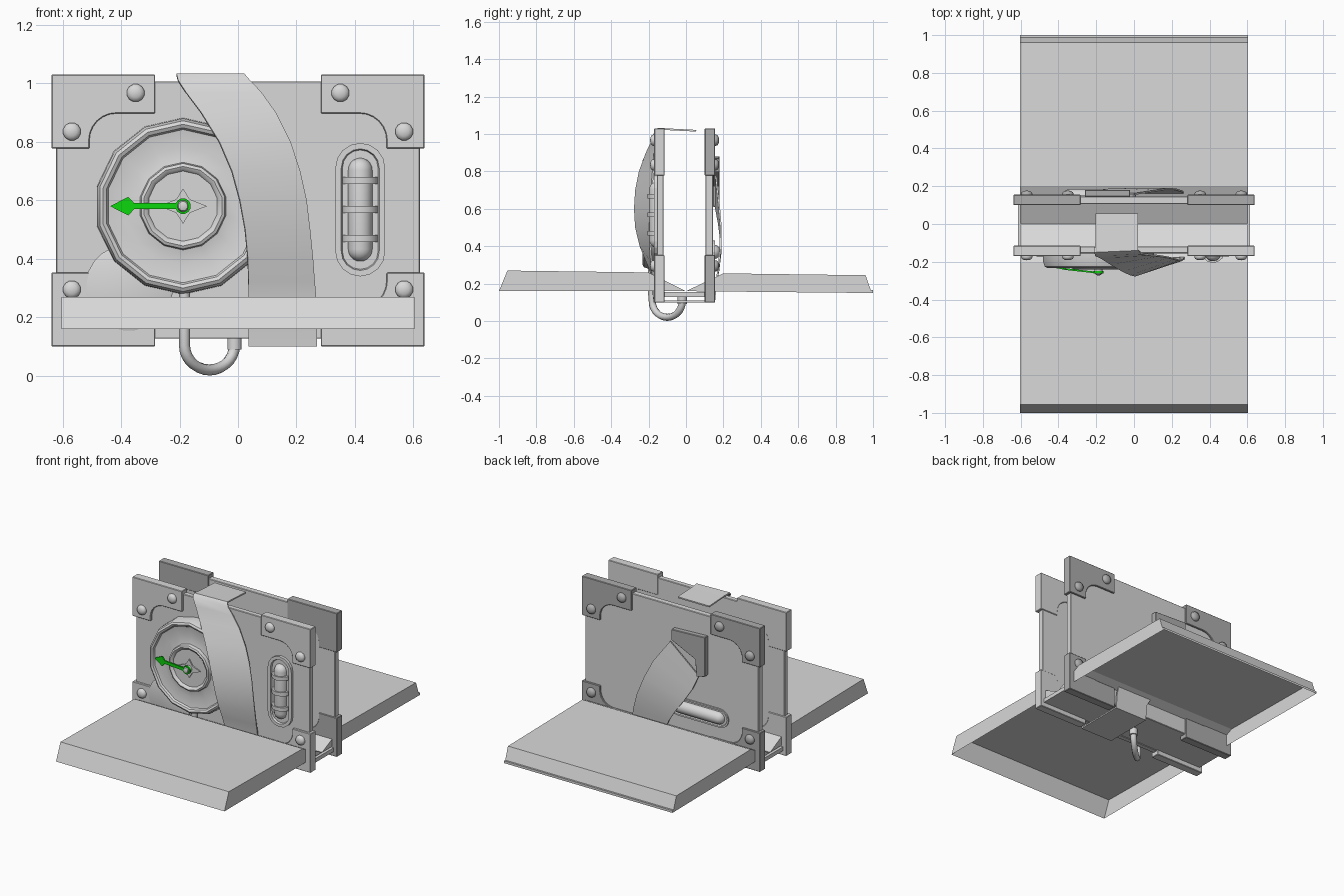
import bpy, bmesh, math
from mathutils import Vector

if "Cube" in bpy.data.objects:
    bpy.data.objects.remove(bpy.data.objects["Cube"])


def material(name, rgb):
    m = bpy.data.materials.new(name)
    m.diffuse_color = (*rgb, 1)
    m.use_nodes = True
    m.node_tree.nodes["Principled BSDF"].inputs["Base Color"].default_value = m.diffuse_color
    return m


GREY = material("plain_grey", (0.69, 0.69, 0.69))
DARK = material("darker_grey", (0.42, 0.42, 0.42))
GREEN = material("pointer_green", (0.004, 0.66, 0.004))


def finish(name, bm, mat=GREY, bevel=0, smooth=None):
    bmesh.ops.recalc_face_normals(bm, faces=bm.faces)
    me = bpy.data.meshes.new(name)
    bm.to_mesh(me)
    bm.free()
    ob = bpy.data.objects.new(name, me)
    bpy.context.collection.objects.link(ob)
    me.materials.append(mat)
    if bevel:
        b = ob.modifiers.new("bevel", 'BEVEL')
        b.width, b.segments, b.limit_method = bevel, 1, 'ANGLE'
    if smooth:
        bpy.ops.object.select_all(action='DESELECT')
        ob.select_set(True)
        bpy.context.view_layer.objects.active = ob
        bpy.ops.object.shade_smooth_by_angle(angle=math.radians(smooth))
    return ob


def prism(name, pts, y0, y1, mat=GREY, bevel=0, recess=None):
    """Outline in x,z pushed from y0 to y1; optional (rim, depth) recess on the y1 face."""
    bm = bmesh.new()
    a = [bm.verts.new((x, y0, z)) for x, z in pts]
    b = [bm.verts.new((x, y1, z)) for x, z in pts]
    bm.faces.new(a)
    cap = bm.faces.new(b)
    for i in range(len(pts)):
        j = (i + 1) % len(pts)
        bm.faces.new((a[i], a[j], b[j], b[i]))
    bmesh.ops.recalc_face_normals(bm, faces=bm.faces)
    if recess:
        rim, depth = recess
        bmesh.ops.inset_region(bm, faces=[cap], thickness=rim)
        bmesh.ops.inset_region(bm, faces=[cap], thickness=0.004)
        for v in cap.verts:
            v.co.y -= math.copysign(depth, y1 - y0)
    return finish(name, bm, mat, bevel)


def rect(x0, x1, z0, z1):
    return [(x0, z0), (x1, z0), (x1, z1), (x0, z1)]


def lathe(name, prof, n, loc, axis, mat=GREY, closed=False, max_y=9):
    """Spin (radius, height) points round an axis through loc; flatten past max_y."""
    bm = bmesh.new()
    q = Vector(axis).to_track_quat('Z', 'Y')
    rows = []
    for r, h in prof:
        ring = [q @ Vector((r * math.cos(t), r * math.sin(t), h)) + Vector(loc)
                for t in (2 * math.pi * (k + 0.5) / n for k in range(n))]
        rows.append([bm.verts.new((p.x, min(p.y, max_y), p.z)) for p in ring])
    pairs = list(zip(rows, rows[1:])) + ([(rows[-1], rows[0])] if closed else [])
    for a, b in pairs:
        for k in range(n):
            j = (k + 1) % n
            bm.faces.new((a[k], a[j], b[j], b[k]))
    bmesh.ops.remove_doubles(bm, verts=bm.verts, dist=1e-5)
    return finish(name, bm, mat, smooth=35)


def stadium(cx, cz, r, half, vertical, n=8):
    pts = []
    for s in (1, -1):
        for k in range(n + 1):
            t = math.pi * k / n
            u, v = s * r * math.cos(t), s * (half + r * math.sin(t))
            pts.append((cx + u, cz + v) if vertical else (cx + v, cz + u))
    return pts


def capsule(name, r, half, loc, axis, max_y=9):
    arc = [(r * math.cos(t), half + r * math.sin(t)) for t in (math.pi / 2 * k / 5 for k in range(6))]
    return lathe(name, [(p, -h) for p, h in reversed(arc)] + arc, 16, loc, axis, max_y=max_y)


# Covers and spine
prism("front_cover", rect(-0.622, 0.622, 0.127, 1.007), -0.12, -0.155, bevel=0.003)
prism("back_cover", rect(-0.622, 0.622, 0.127, 1.007), 0.105, 0.145, bevel=0.003)
prism("spine", rect(-0.615, 0.615, 0.13, 0.155), -0.12, 0.105)


# Page blocks: hollow shells open underneath
def pages(name, prof):
    bm = bmesh.new()
    a, b = ([bm.verts.new((x, y, z)) for y, z in prof] for x in (-0.603, 0.603))
    bm.faces.new(a)
    bm.faces.new(list(reversed(b)))
    for i in range(len(prof) - 1):
        bm.faces.new((a[i], b[i], b[i + 1], a[i + 1]))
    return finish(name, bm)


pages("front_pages", [(-1, 0.16), (-0.955, 0.27), (-0.2, 0.26), (0, 0.16)])
pages("back_pages", [(1, 0.15), (1, 0.165), (0.988, 0.165), (0.96, 0.245), (0.2, 0.255), (0, 0.16)])

# Corner guards with rivets: two on each upper guard, one on each lower
guard = [(0, 0), (0.355, 0), (0.355, 0.133)]
guard += [(0.222 - 0.092 * math.sin(t), 0.225 - 0.092 * math.cos(t))
          for t in (math.pi / 2 * k / 6 for k in range(7))] + [(0.13, 0.253), (0, 0.253)]
dome = [(0.031, 0), (0.031, 0.006), (0.027, 0.014), (0.016, 0.02), (0, 0.022)]
for side, y0, y1, mat in (("front", -0.115, -0.17, GREY), ("back", 0.10, 0.155, DARK)):
    for sx in (-1, 1):
        for zc, sz in ((1.03, -1), (0.10, 1)):
            prism(side + "_corner_guard", [(sx * (0.638 - u), zc + sz * v) for u, v in guard],
                  y0, y1, mat, bevel=0.003)
            for u, v in ((0.07, 0.195), (0.288, 0.063))[:2 if sz < 0 else 1]:
                lathe(side + "_rivet", dome, 12, (sx * (0.638 - u), y1, zc + sz * v),
                      (0, math.copysign(1, y1), 0), mat)

# Round dial with smaller disc behind it
CX, CZ = -0.188, 0.58
lathe("dial", [(0.302, 0.15), (0.3, 0.20), (0.292, 0.225), (0.28, 0.232), (0.268, 0.226), (0.262, 0.214),
               (0.2, 0.204), (0.15, 0.214), (0.146, 0.235), (0.136, 0.24), (0.126, 0.235), (0.12, 0.226),
               (0, 0.226)], 14, (CX, 0, CZ), (0, -1, 0))
lathe("small_disc", [(0.15, 0.15), (0.15, 0.168), (0.142, 0.172), (0, 0.172)], 24,
      (-0.373, 0, 0.30), (0, -1, 0))
star = [(CX + r * math.cos(k * math.pi / 4), CZ + r * math.sin(k * math.pi / 4))
        for k, r in enumerate([0.082, 0.033, 0.06, 0.033] * 2)]
prism("dial_star", star, -0.225, -0.234)
lathe("dial_knob", [(0.022, 0.22), (0.022, 0.255), (0.016, 0.268), (0, 0.274)], 12,
      (CX, 0, CZ), (0, -1, 0))

# Green pointer, leaning back toward its tip
arrow = [(-0.17, -0.01), (-0.355, -0.01), (-0.375, -0.032), (-0.437, 0),
         (-0.375, 0.032), (-0.355, 0.01), (-0.17, 0.01)]
ob = prism("pointer", [(x, CZ + z) for x, z in arrow], 0, -0.009, GREEN)
for v in ob.data.vertices:
    v.co.y -= 0.256 - 0.036 * ((-0.17 - v.co.x) / 0.267) ** 1.5
lathe("pointer_ring", [(0.027, 0.25), (0.027, 0.262), (0.02, 0.262), (0.02, 0.25)], 12,
      (CX, 0, CZ), (0, -1, 0), GREEN, closed=True)

# Vial in a recessed frame, held by rings
prism("vial_frame", stadium(0.418, 0.568, 0.085, 0.143, True), -0.15, -0.172, recess=(0.02, 0.012))
capsule("vial", 0.042, 0.135, (0.418, -0.155, 0.568), (0, 0, 1), max_y=-0.13)
for z in (0.47, 0.568, 0.668):
    lathe("vial_ring", [(0.04, -0.012), (0.063, -0.012), (0.063, 0.012), (0.04, 0.012)], 14,
          (0.418, -0.143, z), (0, 0, 1), closed=True, max_y=-0.13)

# Rod in a recessed frame on the back
prism("rod_frame", stadium(-0.2, 0.37, 0.06, 0.15, False), 0.14, 0.154, recess=(0.01, 0.007))
capsule("rod", 0.04, 0.14, (-0.2, 0.145, 0.37), (1, 0, 0))

# Strap: over the top, across the dial, under the spine and up the back.
# Front rows are left x, right x, z, left y, right y: the left edge bulges over the dial.
front = [(-0.205, 0.02, 1.022, 0.055, 0.055), (-0.205, 0.02, 1.03, -0.10, -0.10),
         (-0.21, 0.022, 1.033, -0.15, -0.14), (-0.205, 0.04, 1.012, -0.17, -0.16),
         (-0.178, 0.08, 0.97, -0.182, -0.167), (-0.125, 0.13, 0.9, -0.215, -0.172),
         (-0.063, 0.18, 0.8, -0.252, -0.18), (-0.02, 0.213, 0.7, -0.272, -0.188),
         (0.007, 0.235, 0.6, -0.278, -0.195), (0.025, 0.247, 0.5, -0.272, -0.197),
         (0.034, 0.257, 0.4, -0.248, -0.195), (0.036, 0.263, 0.32, -0.215, -0.19),
         (0.036, 0.268, 0.26, -0.192, -0.185), (0.036, 0.27, 0.1, -0.173, -0.173),
         (0.036, 0.27, 0.1, 0.155, 0.155)]
# Back rows are first x, z, second x, z, shared y.
back = [(0.036, 0.2, 0.27, 0.2, 0.165), (0.0, 0.27, 0.255, 0.28, 0.178), (-0.06, 0.36, 0.22, 0.39, 0.189),
        (-0.12, 0.44, 0.17, 0.51, 0.19), (-0.17, 0.52, 0.11, 0.63, 0.18), (-0.205, 0.61, 0.0, 0.78, 0.163)]
rows = [((a, p, z), (b, q, z)) for a, b, z, p, q in front]
rows += [((a, y, z), (b, y, w)) for a, z, b, w, y in back]
bm = bmesh.new()
vs = [[bm.verts.new(p) for p in row] for row in rows]
for p, q in zip(vs, vs[1:]):
    bm.faces.new((p[0], p[1], q[1], q[0]))
bmesh.ops.recalc_face_normals(bm, faces=bm.faces)
bmesh.ops.solidify(bm, geom=bm.faces[:], thickness=0.009)
finish("strap", bm, smooth=40)
prism("strap_tip_guard", [(-0.02, 0.87), (-0.02, 0.80), (-0.19, 0.72), (-0.2, 0.61), (-0.26, 0.625), (-0.26, 0.88)],
      0.145, 0.18, DARK, bevel=0.003)

# Looped tube hanging beneath, with an end cuff
path = [(-0.183, -0.185, 0.30), (-0.183, -0.185, 0.16)]
for k in range(15):
    t = math.pi * (1 + k / 14)
    path.append((-0.0975 + 0.0855 * math.cos(t), -0.1 + 0.08 * math.cos(t), 0.105 + 0.085 * math.sin(t)))
path.append((-0.012, -0.02, 0.135))
cu = bpy.data.curves.new("looped_tube", 'CURVE')
cu.dimensions = '3D'
cu.bevel_depth, cu.bevel_resolution, cu.use_fill_caps = 0.019, 2, True
sp = cu.splines.new('POLY')
sp.points.add(len(path) - 1)
for p, co in zip(sp.points, path):
    p.co = (*co, 1)
cu.materials.append(GREY)
tube = bpy.data.objects.new("looped_tube", cu)
bpy.context.collection.objects.link(tube)
bpy.ops.object.select_all(action='DESELECT')
tube.select_set(True)
bpy.context.view_layer.objects.active = tube
bpy.ops.object.convert(target='MESH')
lathe("tube_cuff", [(0, 0.09), (0.025, 0.09), (0.025, 0.135), (0, 0.135)], 12, (-0.012, -0.02, 0), (0, 0, 1))
